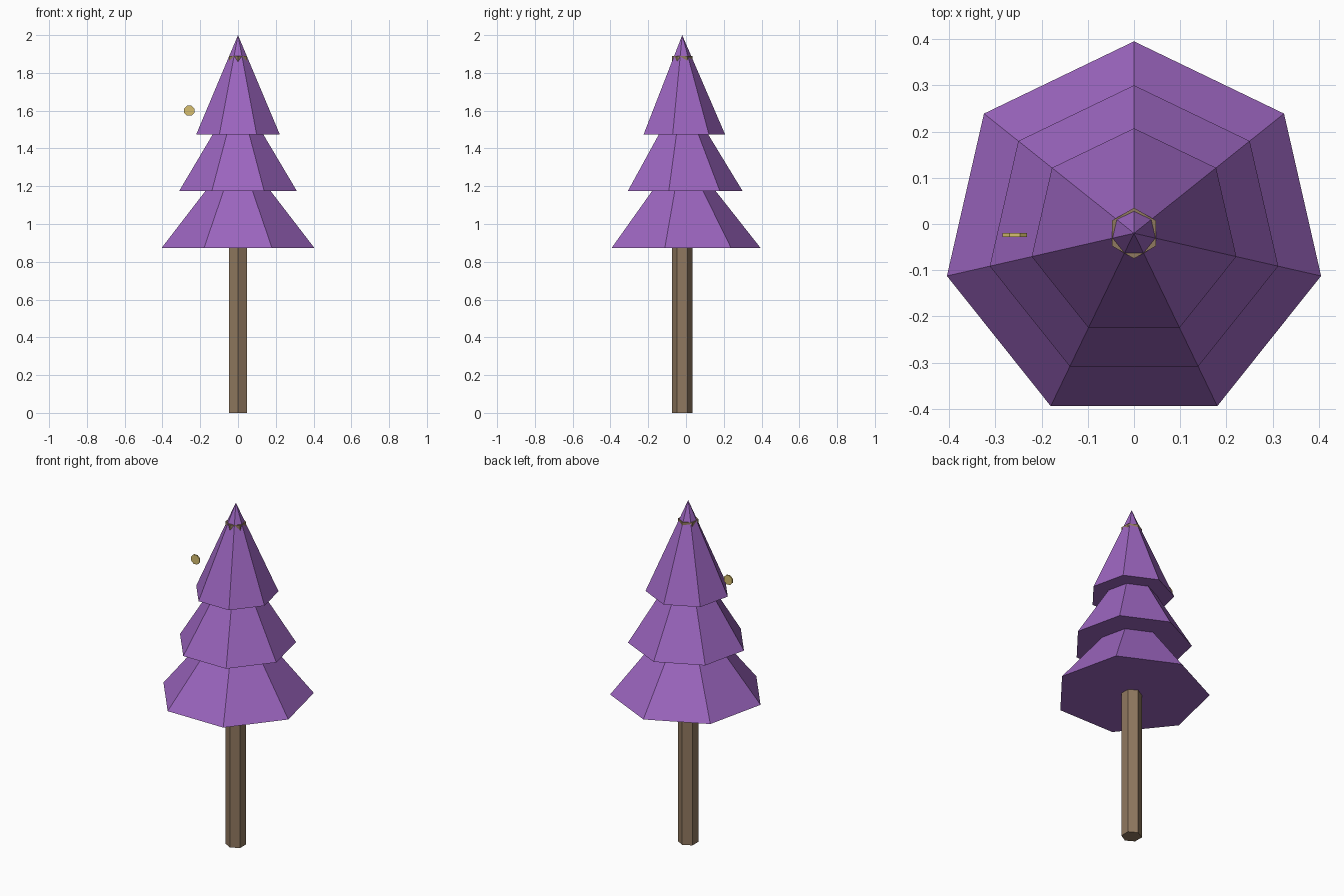
import bpy, math

if "Cube" in bpy.data.objects:
    bpy.data.objects.remove(bpy.data.objects["Cube"])

AXIS_Y = -0.02  # the seven-sided foliage is centred a little forward


def material(name, rgb):
    m = bpy.data.materials.new(name)
    m.diffuse_color = (*rgb, 1)
    m.use_nodes = True
    m.node_tree.nodes["Principled BSDF"].inputs["Base Color"].default_value = m.diffuse_color
    return m


purple = material("purple_foliage", (0.33, 0.13, 0.52))
brown = material("brown_bark", (0.28, 0.19, 0.115))
gold = material("gold", (0.68, 0.52, 0.16))


def finish(name, mat):
    ob = bpy.context.object
    ob.name = ob.data.name = name
    ob.data.materials.append(mat)


# Trunk: hexagonal prism whose top just breaks through the upper tier
TRUNK_H = 1.89
bpy.ops.mesh.primitive_cylinder_add(vertices=6, radius=0.055, depth=TRUNK_H,
                                    location=(0, AXIS_Y, TRUNK_H / 2))
finish("trunk", brown)

# Foliage: three stacked seven-sided cones
CONE_H = 0.526
tiers = [("lower", 0.415, 0.873), ("middle", 0.32, 1.174), ("upper", 0.227, 1.474)]
for label, radius, base in tiers:
    bpy.ops.mesh.primitive_cone_add(vertices=7, radius1=radius, radius2=0, depth=CONE_H,
                                    location=(0, AXIS_Y, base + CONE_H / 2))
    finish(label + "_foliage", purple)

# Small floating octagonal disc beside the upper tier
bpy.ops.mesh.primitive_cylinder_add(vertices=8, radius=0.029, depth=0.008,
                                    location=(-0.258, -0.024, 1.6),
                                    rotation=(math.pi / 2, math.pi / 8, 0))
finish("ornament_disc", gold)
